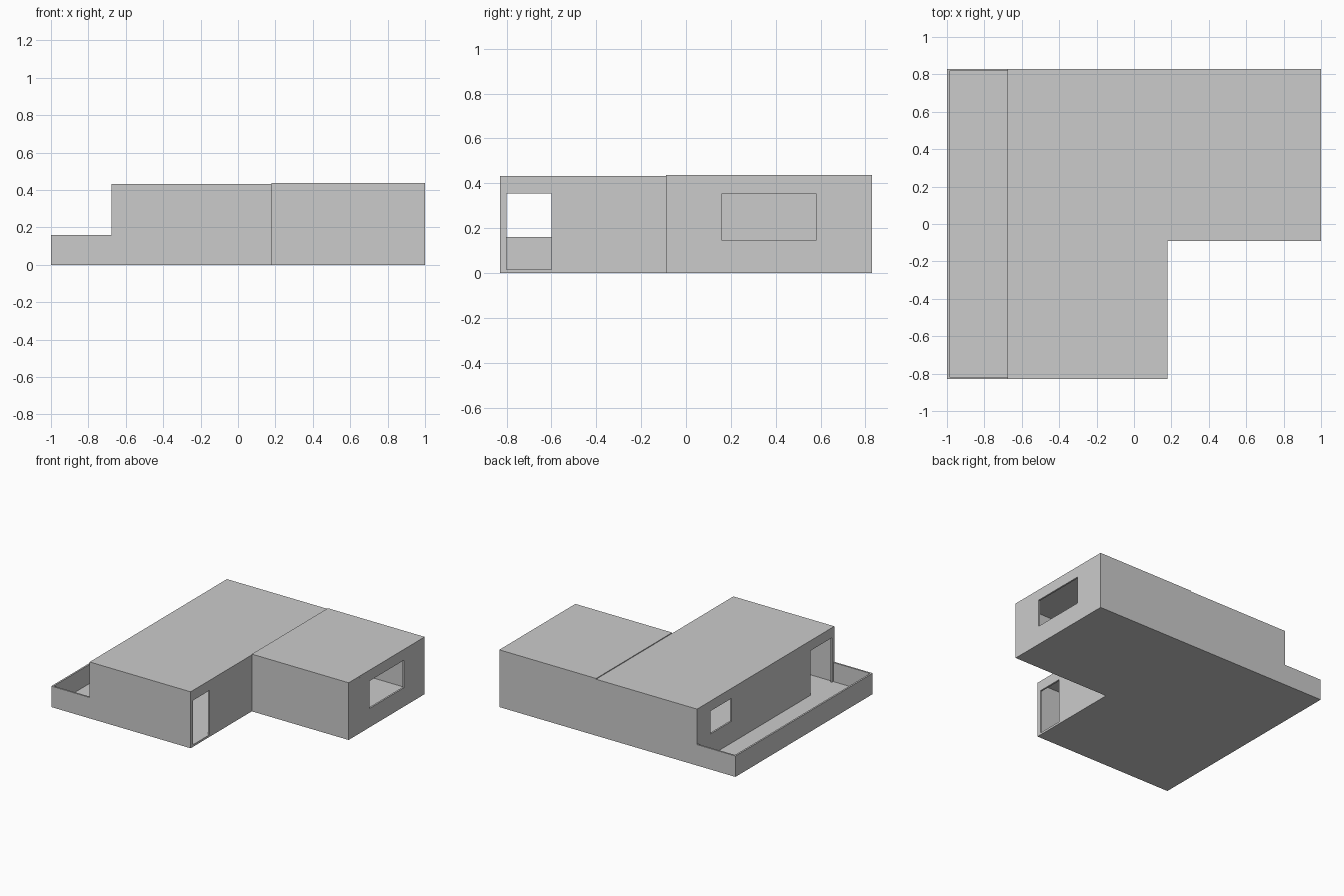
import bpy, bmesh

if "Cube" in bpy.data.objects:
    bpy.data.objects.remove(bpy.data.objects["Cube"])

T = 0.013            # wall thickness
X0, X1, X2, X3 = -1.0, -0.675, 0.18, 1.0
Y0, Y1, Y2 = -0.83, -0.09, 0.83
F = 0.014            # floor level
H1, H2, HT = 0.432, 0.438, 0.16


def box(name, xs, ys, zs):
    """Axis-aligned box from ranges."""
    bm = bmesh.new()
    bmesh.ops.create_cube(bm, size=1)
    for v in bm.verts:
        v.co = [r[0] if c < 0 else r[1] for c, r in zip(v.co, (xs, ys, zs))]
    me = bpy.data.meshes.new(name)
    bm.to_mesh(me)
    bm.free()
    ob = bpy.data.objects.new(name, me)
    bpy.context.collection.objects.link(ob)
    return ob


def opening(wall, name, ys, zs):
    """Cut a hole through a wall that faces along x."""
    xs = [v.co.x for v in wall.data.vertices]
    cut = box(name + "_cutter", (min(xs) - 0.05, max(xs) + 0.05), ys, zs)
    cut.hide_render = True
    cut.hide_set(True)
    cut.display_type = 'WIRE'
    m = wall.modifiers.new(name, 'BOOLEAN')
    m.operation = 'DIFFERENCE'
    m.solver = 'EXACT'
    m.object = cut


# Floors
box("main_floor", (X0, X2), (Y0, Y2), (0, F))
box("wing_floor", (X2, X3), (Y1, Y2), (0, F))

# Main block walls
W1 = (F, H1 - T)
box("main_front_wall", (X1, X2), (Y0, Y0 + T), W1)
box("main_back_wall", (X1, X2), (Y2 - T, Y2), W1)
left = box("main_left_wall", (X1, X1 + T), (Y0 + T, Y2 - T), W1)
right = box("main_right_wall", (X2 - T, X2), (Y0 + T, Y2 - T), W1)
opening(left, "terrace_window", (0.415, 0.67), (0.18, 0.355))
opening(left, "terrace_door", (-0.8, -0.54), (F, 0.355))
opening(right, "entrance_door", (-0.8, -0.6), (F + 0.002, 0.355))

# Wing walls
W2 = (F, H2 - T)
box("wing_front_wall", (X2, X3), (Y1, Y1 + T), W2)
box("wing_back_wall", (X2, X3), (Y2 - T, Y2), W2)
side = box("wing_side_wall", (X3 - T, X3), (Y1 + T, Y2 - T), W2)
opening(side, "wing_window", (0.16, 0.58), (0.145, 0.355))

# Roofs
box("main_roof", (X1, X2), (Y0, Y2), (H1 - T, H1))
box("wing_roof", (X2, X3), (Y1, Y2), (H2 - T, H2))

# Terrace parapet
P = (F, HT)
box("parapet_side", (X0, X0 + T), (Y0, Y2), P)
box("parapet_front", (X0 + T, X1), (Y0, Y0 + T), P)
box("parapet_back", (X0 + T, X1), (Y2 - T, Y2), P)
